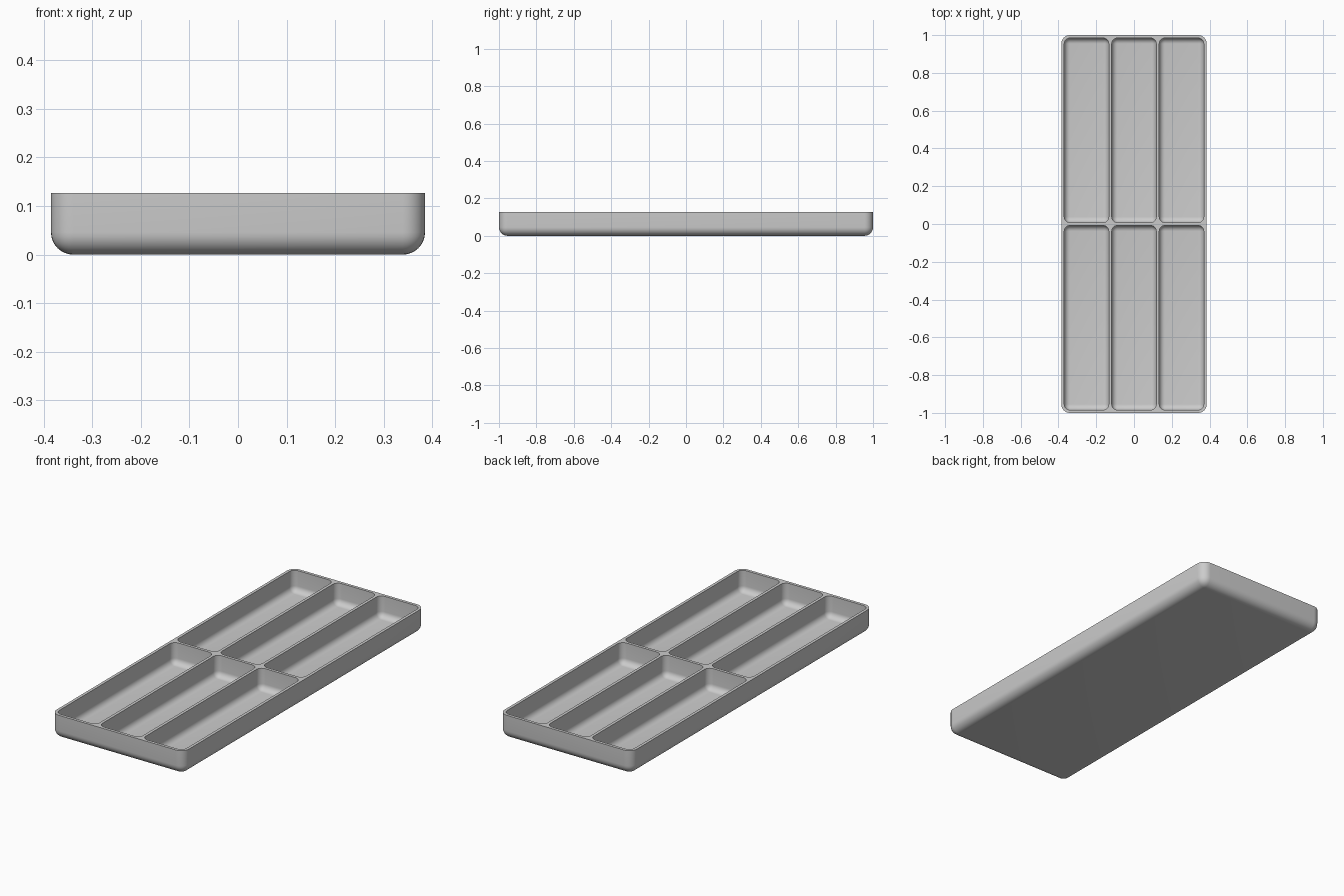
import bpy
import bmesh
import math
from mathutils import Vector

default = bpy.data.objects.get("Cube")
if default:
    bpy.data.objects.remove(default, do_unlink=True)

WIDTH, LENGTH, HEIGHT = 0.77, 2.0, 0.127
WALL = 0.0155
OUTER_RADIUS = 0.046
INNER_RADIUS = OUTER_RADIUS - WALL
COLUMNS, ROWS = 3, 2

grey = bpy.data.materials.new("plain grey")
grey.use_nodes = True
colour = (0.6, 0.6, 0.6, 1)
grey.diffuse_color = colour
grey.node_tree.nodes["Principled BSDF"].inputs["Base Color"].default_value = colour


def rounded_block(name, low, high, radius):
    """Box with rounded upright and bottom edges and a sharp top rim."""
    low, high = Vector(low), Vector(high)
    bm = bmesh.new()
    bmesh.ops.create_cube(bm, size=1)
    for v in bm.verts:
        v.co = [(a + b) / 2 + c * (b - a) for a, b, c in zip(low, high, v.co)]
    middle = (low.z + high.z) / 2
    edges = [e for e in bm.edges if min(v.co.z for v in e.verts) < middle]
    bmesh.ops.bevel(bm, geom=edges, offset=radius, offset_type='OFFSET',
                    segments=8, profile=0.5, affect='EDGES', clamp_overlap=True)
    mesh = bpy.data.meshes.new(name)
    bm.to_mesh(mesh)
    bm.free()
    mesh.materials.append(grey)
    obj = bpy.data.objects.new(name, mesh)
    bpy.context.collection.objects.link(obj)
    return obj


# Outer shell
tray = rounded_block("divided_tray", (-WIDTH / 2, -LENGTH / 2, 0),
                     (WIDTH / 2, LENGTH / 2, HEIGHT), OUTER_RADIUS)

# Grid of compartments, hollowed out of the shell
cell_x = (WIDTH - WALL * (COLUMNS + 1)) / COLUMNS
cell_y = (LENGTH - WALL * (ROWS + 1)) / ROWS
cutters = []
for col in range(COLUMNS):
    for row in range(ROWS):
        x = -WIDTH / 2 + WALL + col * (cell_x + WALL)
        y = -LENGTH / 2 + WALL + row * (cell_y + WALL)
        cutter = rounded_block("compartment_cutter", (x, y, WALL),
                               (x + cell_x, y + cell_y, HEIGHT + 0.1), INNER_RADIUS)
        cutter.hide_render = True
        cutters.append(cutter)
        cut = tray.modifiers.new("compartment", 'BOOLEAN')
        cut.operation = 'DIFFERENCE'
        cut.solver = 'EXACT'
        cut.object = cutter

# Bake the cuts and drop the cutters
bpy.context.view_layer.update()
depsgraph = bpy.context.evaluated_depsgraph_get()
hollow = bpy.data.meshes.new_from_object(tray.evaluated_get(depsgraph))
tray.modifiers.clear()
tray.data = hollow
hollow.name = "divided_tray"
for cutter in cutters:
    bpy.data.objects.remove(cutter, do_unlink=True)

# Smooth fillets with a crisp rim
bpy.ops.object.select_all(action='DESELECT')
tray.select_set(True)
bpy.context.view_layer.objects.active = tray
bpy.ops.object.shade_smooth_by_angle(angle=math.radians(35))
